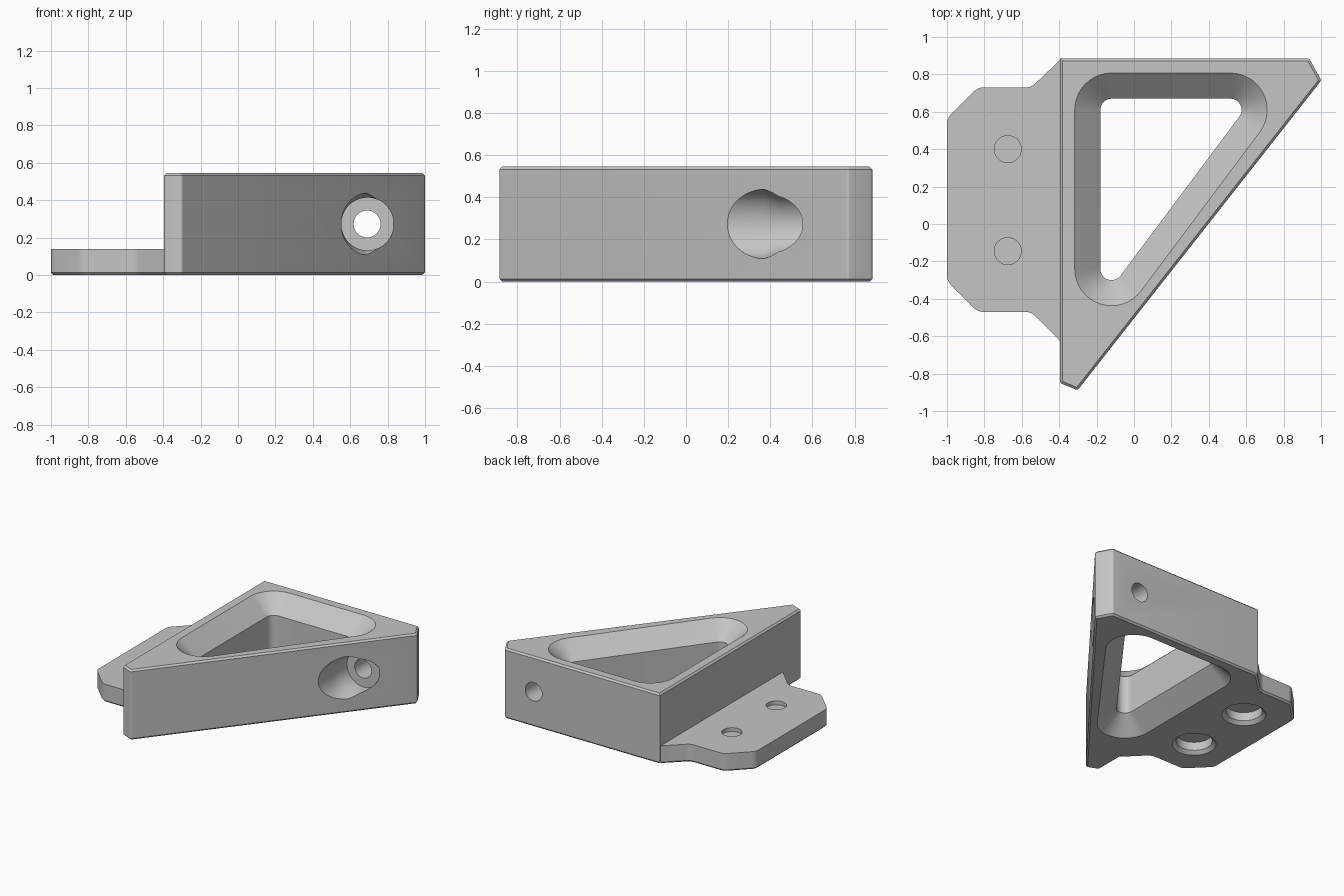
import bpy, bmesh, math
from mathutils import Vector

cube = bpy.data.objects.get("Cube")
if cube:
    bpy.data.objects.remove(cube)

grey = bpy.data.materials.new("plain grey")
grey.use_nodes = True
grey.diffuse_color = (0.56, 0.56, 0.56, 1)
grey.node_tree.nodes["Principled BSDF"].inputs["Base Color"].default_value = (0.56, 0.56, 0.56, 1)


def loft(name, rings):
    """Closed solid skinned through rings with equal point counts."""
    bm = bmesh.new()
    loops = [[bm.verts.new(p) for p in ring] for ring in rings]
    n = len(loops[0])
    for a, b in zip(loops, loops[1:]):
        for i in range(n):
            j = (i + 1) % n
            bm.faces.new((a[i], a[j], b[j], b[i]))
    bm.faces.new(loops[0][::-1])
    bm.faces.new(loops[-1])
    bmesh.ops.recalc_face_normals(bm, faces=bm.faces)
    mesh = bpy.data.meshes.new(name)
    bm.to_mesh(mesh)
    bm.free()
    mesh.materials.append(grey)
    obj = bpy.data.objects.new(name, mesh)
    bpy.context.collection.objects.link(obj)
    return obj


def inset(points, d):
    """Move every side of a counter-clockwise outline inwards by d."""
    pts = [Vector(p) for p in points]
    out = []
    for i, p in enumerate(pts):
        a = (p - pts[i - 1]).normalized()
        b = (pts[(i + 1) % len(pts)] - p).normalized()
        na, nb = Vector((-a.y, a.x)), Vector((-b.y, b.x))
        out.append(p + (na + nb) * d / (1 + na.dot(nb)))
    return out


def soften(points, d, sharp=(), steps=4):
    """Round the corners of an outline, except those listed as sharp."""
    pts = [Vector(p) for p in points]
    out = []
    for i, p in enumerate(pts):
        if i in sharp:
            out.append(p)
            continue
        a = p + (pts[i - 1] - p).normalized() * d
        b = p + (pts[(i + 1) % len(pts)] - p).normalized() * d
        for k in range(steps + 1):
            t = k / steps
            out.append(a * (1 - t) ** 2 + p * 2 * t * (1 - t) + b * t * t)
    return out


def layer(points, z):
    return [(p[0], p[1], z) for p in points]


def rounded(centres, r, steps=16):
    """Outline around a triangle of arc centres (counter-clockwise)."""
    pts = [Vector(c) for c in centres]
    out = []
    for i, c in enumerate(pts):
        a, b = c - pts[i - 1], pts[(i + 1) % len(pts)] - c
        start = math.atan2(-a.x, a.y)
        sweep = (math.atan2(b.y, b.x) - math.atan2(a.y, a.x)) % math.tau
        for k in range(steps + 1):
            ang = start + sweep * k / steps
            out.append(c + Vector((math.cos(ang), math.sin(ang))) * r)
    return out


def ellipse(rx, ry, n=64):
    angles = [math.tau * k / n for k in range(n)]
    return [(rx * math.cos(a), ry * math.sin(a)) for a in angles]


def upright(name, x, y, stations):
    return loft(name, [[(x + u, y + v, z) for u, v in ellipse(r, r)] for z, r in stations])


def lying(name, x, z, stations):
    return loft(name, [[(x + u, y, z + v) for u, v in ellipse(r, rz)] for y, r, rz in stations])


def combine(target, tool, operation):
    mod = target.modifiers.new(tool.name, 'BOOLEAN')
    mod.operation, mod.solver, mod.object = operation, 'EXACT', tool
    bpy.context.view_layer.objects.active = target
    bpy.ops.object.modifier_apply(modifier=mod.name)
    bpy.data.objects.remove(tool)


H, PLATE, EDGE = 0.545, 0.14, 0.013

# Triangular body with chamfered top and bottom rims
outline = soften([(-0.395, 0.885), (-0.395, -0.85), (-0.302, -0.889),
                  (1.002, 0.768), (0.937, 0.885)], 0.012, sharp=(0,))
rim = inset(outline, EDGE)
bracket = loft("bracket", [layer(rim, 0), layer(outline, EDGE),
                           layer(outline, H - EDGE), layer(rim, H)])

# Mounting plate, its root buried in the body
plate_outline = soften([(-0.391, 0.881), (-0.55, 0.73), (-0.835, 0.73), (-1, 0.565),
                        (-1, -0.305), (-0.835, -0.47), (-0.55, -0.47), (-0.391, -0.63),
                        (-0.345, -0.55), (-0.345, 0.8)], 0.03, sharp=(0, 7, 8, 9))
plate = loft("plate", [layer(inset(plate_outline, EDGE), 0), layer(plate_outline, EDGE),
                       layer(plate_outline, PLATE)])
combine(bracket, plate, 'UNION')

# Window flaring towards both faces
centres = [(-0.12, 0.61), (-0.12, -0.24), (0.515, 0.61)]
waist, mouth, wide = [rounded(centres, r) for r in (0.06, 0.197, 0.208)]
FLARE = 0.125
window = loft("window", [layer(wide, -0.01), layer(mouth, 0), layer(waist, FLARE),
                         layer(waist, H - FLARE), layer(mouth, H), layer(wide, H + 0.01)])
combine(bracket, window, 'DIFFERENCE')

# Screw seats in the plate: shallow above, wide and chamfered below
for y in (0.4, -0.145):
    combine(bracket, upright("pilot", -0.675, y, [(0.11, 0.072), (0.2, 0.072)]), 'DIFFERENCE')
    combine(bracket, upright("seat", -0.675, y, [(-0.01, 0.165), (0.025, 0.128), (0.09, 0.128)]),
            'DIFFERENCE')

# Recessed bolt hole running front to back
combine(bracket, lying("bolt_recess", 0.693, 0.273,
                       [(-0.3, 0.141, 0.165), (0.37, 0.141, 0.165),
                        (0.44, 0.141, 0.141), (0.55, 0.141, 0.141)]), 'DIFFERENCE')
combine(bracket, lying("bolt_hole", 0.69, 0.273,
                       [(0.4, 0.072, 0.072), (1.0, 0.072, 0.072)]), 'DIFFERENCE')

# Smooth curved walls, keep edges crisp
bpy.ops.object.select_all(action='DESELECT')
bracket.select_set(True)
bpy.context.view_layer.objects.active = bracket
bpy.ops.object.shade_smooth_by_angle(angle=math.radians(25))
